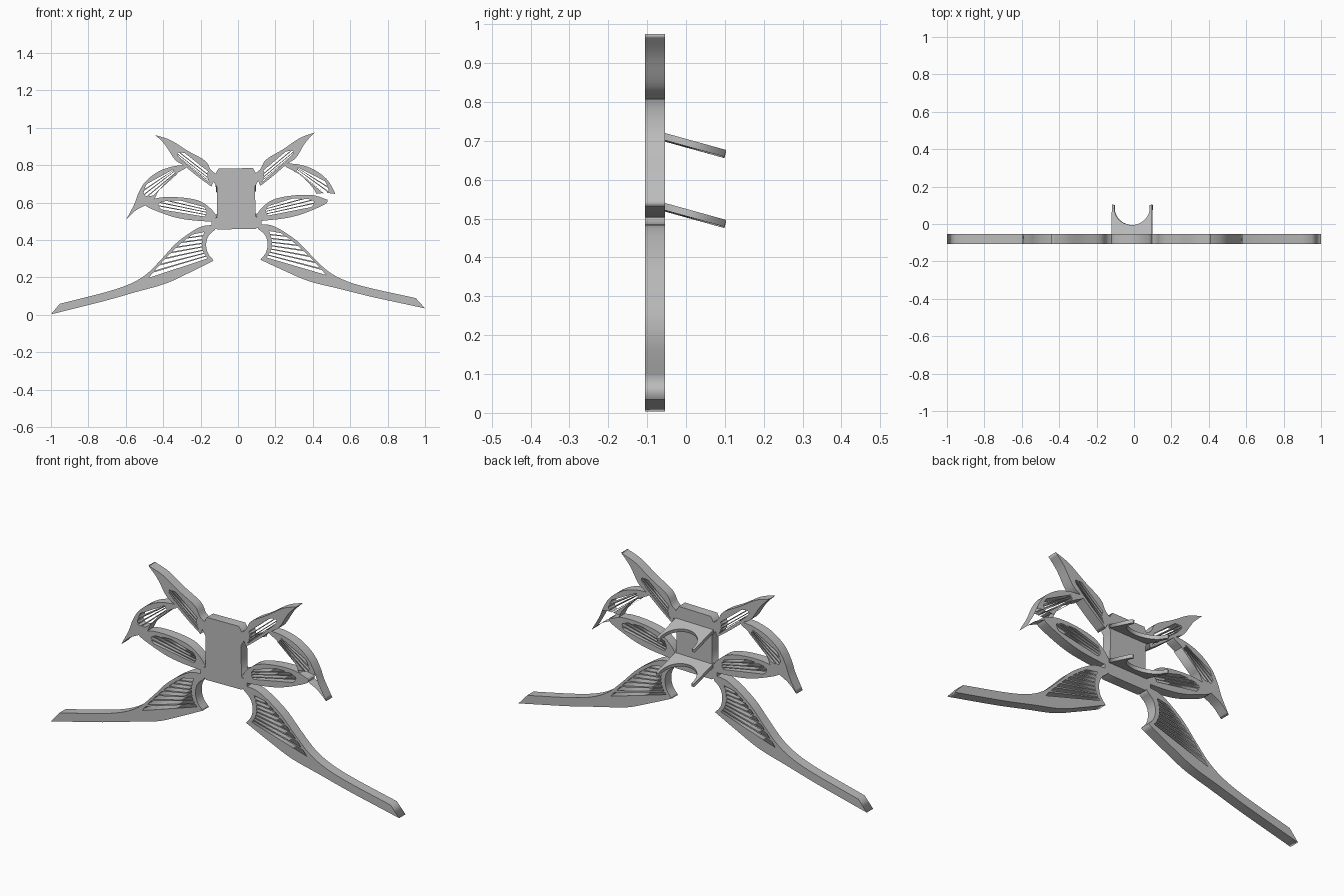
import bpy, math
from mathutils import Vector, Matrix

cube = bpy.data.objects.get("Cube")
if cube:
    bpy.data.objects.remove(cube)

grey = bpy.data.materials.new("plain grey")
grey.use_nodes = True
grey.diffuse_color = (0.5, 0.5, 0.5, 1)
grey.node_tree.nodes["Principled BSDF"].inputs["Base Color"].default_value = (0.5, 0.5, 0.5, 1)

TILT = 0.016  # the whole frame leans slightly


def mirrored(p):
    c, s = math.cos(2 * TILT), math.sin(2 * TILT)
    return (-c * p[0] - s * p[1], -s * p[0] + c * p[1])


def smooth(points, steps=5):
    """Smooth line through the points, corners only at its ends."""
    pts = [Vector(p) for p in points]
    if len(pts) < 3:
        return pts[:-1]
    pts = [2 * pts[0] - pts[1]] + pts + [2 * pts[-1] - pts[-2]]
    out = []
    for a, b, c, d in zip(pts, pts[1:], pts[2:], pts[3:]):
        for i in range(steps):
            t = i / steps
            out.append(0.5 * (2 * b + (c - a) * t + (2 * a - 5 * b + 4 * c - d) * t * t
                              + (3 * b - a - 3 * c + d) * t ** 3))
    return out


def outline(*sections):
    return [p for s in sections for p in smooth(s)]


def rail(pts, t):
    a, b, c = (Vector(p) for p in pts)
    return a * (1 - t) ** 2 + b * 2 * t * (1 - t) + c * t * t


def slots(inner, outer, count, rib=0.3):
    """Fan of tapered openings spanning two curved rails."""
    holes = []
    for i in range(count):
        t0, t1 = (i + rib / 2) / count, (i + 1 - rib / 2) / count
        holes.append([rail(inner, t0), rail(outer, t0), rail(outer, (t0 + t1) / 2),
                      rail(outer, t1), rail(inner, t1)])
    return holes


def plate(name, loops, depth, matrix):
    """Flat cut-out with holes, extruded to a solid."""
    curve = bpy.data.curves.new(name, "CURVE")
    curve.dimensions = "2D"
    curve.fill_mode = "BOTH"
    curve.extrude = depth / 2
    for loop in loops:
        sp = curve.splines.new("POLY")
        sp.points.add(len(loop) - 1)
        for pt, p in zip(sp.points, loop):
            pt.co = (p[0], p[1], 0, 1)
        sp.use_cyclic_u = True
    temp = bpy.data.objects.new(name + "_curve", curve)
    bpy.context.collection.objects.link(temp)
    mesh = bpy.data.meshes.new_from_object(
        temp.evaluated_get(bpy.context.evaluated_depsgraph_get()))
    bpy.data.objects.remove(temp)
    mesh.transform(matrix)
    mesh.materials.clear()
    mesh.materials.append(grey)
    ob = bpy.data.objects.new(name, mesh)
    bpy.context.collection.objects.link(ob)
    return ob


UPRIGHT = Matrix.Translation((0, -0.08, 0)) @ Matrix.Rotation(math.pi / 2, 4, "X")


def wing(name, edge, holes):
    loops = [edge] + holes
    plate("left_" + name, loops, 0.052, UPRIGHT)
    plate("right_" + name, [[mirrored(p) for p in l] for l in loops], 0.052, UPRIGHT)


# Long lower wings
wing("lower_wing",
     outline([(.10, .485), (.19, .475), (.31, .40), (.40, .31), (.48, .235), (.57, .185), (.70, .145), (.95, .09)],
             [(.95, .09), (1, .035)],
             [(1, .035), (.86, .065), (.70, .10), (.54, .14), (.38, .18), (.25, .235), (.12, .295)],
             [(.12, .295), (.15, .335), (.158, .385), (.142, .43), (.10, .465)]),
     slots([(.165, .452), (.205, .36), (.15, .305)], [(.225, .44), (.345, .365), (.475, .208)], 8))

# Upper wings
wing("upper_wing",
     outline([(.09, .755), (.12, .78), (.15, .83), (.24, .885), (.33, .945), (.41, .975)],
             [(.41, .975), (.36, .92), (.31, .84), (.26, .805), (.19, .745), (.12, .69)],
             [(.12, .69), (.085, .69)]),
     slots([(.135, .775), (.15, .74), (.125, .705)], [(.25, .872), (.34, .895), (.255, .82)], 4))

# Outer wings hooked onto the upper ones
wing("outer_wing",
     outline([(.24, .81), (.32, .805), (.40, .78), (.47, .73), (.51, .67), (.535, .61), (.58, .53)],
             [(.58, .53), (.53, .575), (.47, .605), (.43, .63), (.40, .68), (.33, .75), (.24, .80)]),
     slots([(.32, .79), (.33, .775), (.295, .765)], [(.46, .722), (.52, .63), (.425, .655)], 4))

# Middle wings
wing("middle_wing",
     outline([(.095, .53), (.13, .575), (.19, .617), (.29, .638), (.40, .64), (.48, .615)],
             [(.48, .615), (.47, .595), (.42, .57), (.33, .535), (.24, .515), (.10, .50)]),
     slots([(.165, .585), (.135, .55), (.165, .53)], [(.28, .622), (.46, .63), (.385, .572)], 4))

# Central body plate
half = [(.08, .785), (.10, .75), (.11, .72), (.09, .685), (.095, .525), (.125, .515), (.125, .48), (.095, .46)]
plate("body", [half + [mirrored(p) for p in reversed(half)]], 0.052, UPRIGHT)

# Two sloping clips behind the body
arc = [(.095 * math.sin(a), .087 - .095 * math.cos(a))
       for a in (math.radians(-100 + 10 * i) for i in range(21))]
clip = [(-.108, .105), (-.108, -.07), (.108, -.07), (.108, .105)] + arc[::-1]
for name, z in (("upper_clip", .694), ("lower_clip", .514)):
    plate(name, [clip], 0.018,
          Matrix.Translation((-TILT * z, 0, z)) @ Matrix.Rotation(TILT, 4, "Y").inverted()
          @ Matrix.Rotation(math.radians(-15.5), 4, "X"))
